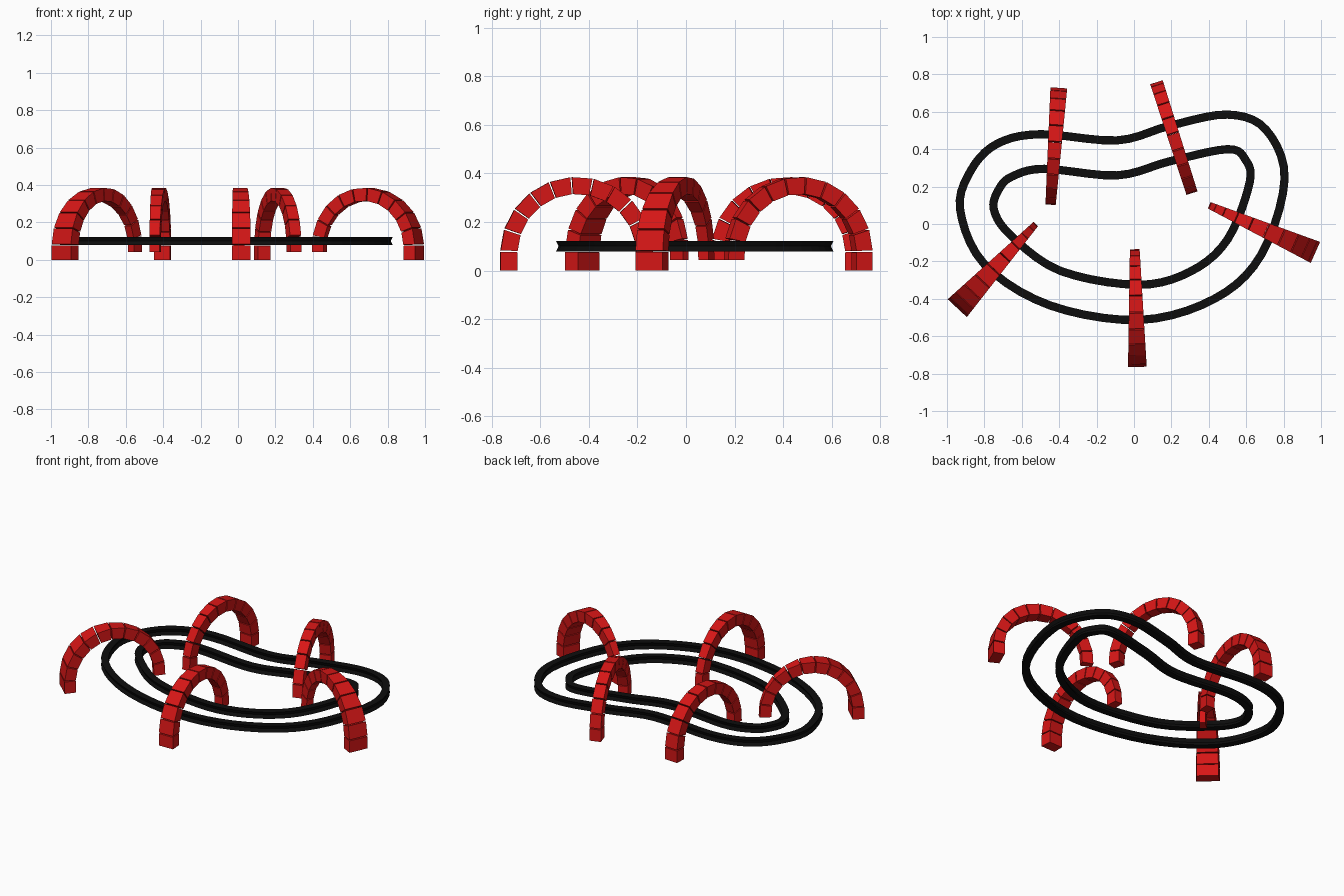
import bpy, bmesh
from math import pi, sin, cos
from mathutils import Vector

if "Cube" in bpy.data.objects:
    bpy.data.objects.remove(bpy.data.objects["Cube"])


def material(name, rgb):
    m = bpy.data.materials.new(name)
    m.diffuse_color = (*rgb, 1)
    m.use_nodes = True
    m.node_tree.nodes["Principled BSDF"].inputs["Base Color"].default_value = m.diffuse_color
    return m


RED = material("red", (0.68, 0.008, 0.008))
BLACK = material("black", (0.004, 0.004, 0.004))


def finish(bm, name, mat):
    bmesh.ops.recalc_face_normals(bm, faces=bm.faces)
    me = bpy.data.meshes.new(name)
    bm.to_mesh(me)
    bm.free()
    me.materials.append(mat)
    ob = bpy.data.objects.new(name, me)
    bpy.context.collection.objects.link(ob)


def smooth_loop(pts, steps=5):
    """Closed Catmull-Rom curve through the points."""
    p = [Vector(q) for q in pts]
    n, out = len(p), []
    for i in range(n):
        a, b, c, d = p[i - 1], p[i], p[(i + 1) % n], p[(i + 2) % n]
        for k in range(steps):
            t = k / steps
            out.append(0.5 * (2 * b + (c - a) * t + (2 * a - 5 * b + 4 * c - d) * t * t
                              + (3 * b - a - 3 * c + d) * t ** 3))
    return out


# Rails: bow-tie section (grooved sides) swept around a closed loop
SECTION = [(-0.022, -0.021), (0.022, -0.021), (0.012, 0),
           (0.022, 0.021), (-0.022, 0.021), (-0.012, 0)]


def rail(name, pts, z=0.1):
    loop = smooth_loop(pts)
    n = len(loop)
    bm = bmesh.new()
    rings = []
    for i, p in enumerate(loop):
        t = (loop[(i + 1) % n] - loop[i - 1]).normalized()
        nrm = Vector((-t.y, t.x))
        rings.append([bm.verts.new((*(p + nrm * a), z + h)) for a, h in SECTION])
    for i in range(n):
        r, s = rings[i - 1], rings[i]
        for j in range(6):
            bm.faces.new((r[j - 1], r[j], s[j], s[j - 1]))
    finish(bm, name, BLACK)


rail("outer_rail", [(-0.93, 0.08), (-0.87, 0.29), (-0.73, 0.43), (-0.5, 0.48), (-0.09, 0.447),
                    (0.19, 0.525), (0.5, 0.585), (0.705, 0.505), (0.805, 0.24),
                    (0.68, -0.165), (0.43, -0.4), (0.03, -0.513), (-0.45, -0.435),
                    (-0.8, -0.215)])
rail("inner_rail", [(-0.75, 0.08), (-0.72, 0.19), (-0.65, 0.255), (-0.48, 0.295), (-0.09, 0.26),
                    (0.19, 0.335), (0.5, 0.4), (0.595, 0.345), (0.618, 0.22),
                    (0.5, -0.083), (0.3, -0.255), (0.02, -0.325), (-0.395, -0.25),
                    (-0.66, -0.06)])

# Arches: separate wedge blocks along a leg, half circle and shorter leg
LEG, R, HALF, INNER_FOOT, BLOCKS, GAP = 0.07, 0.28, 0.035, 0.043, 12, 0.006
SPAN = 2 * (R + HALF)
TOTAL = LEG + pi * R + LEG - INNER_FOOT


def path(s):
    """Centre point and outward normal (along, up) at arc length s."""
    if s < LEG:
        return Vector((HALF, s)), Vector((-1, 0))
    if s > LEG + pi * R:
        return Vector((SPAN - HALF, 2 * LEG + pi * R - s)), Vector((1, 0))
    a = (s - LEG) / R
    nrm = Vector((-cos(a), sin(a)))
    return Vector((SPAN / 2, LEG)) + nrm * R, nrm


def arch(name, outer, inner, w_outer, w_inner):
    o, i = Vector(outer), Vector(inner)
    side = Vector((o.y - i.y, i.x - o.x)).normalized()
    bm = bmesh.new()
    pitch = (TOTAL + GAP) / BLOCKS
    for k in range(BLOCKS):
        v = []
        for s in (k * pitch, (k + 1) * pitch - GAP):
            c, nrm = path(s)
            for off, sg in ((-HALF, -1), (-HALF, 1), (HALF, 1), (HALF, -1)):
                q = c + nrm * off
                f = q.x / SPAN
                w = w_outer + (w_inner - w_outer) * f
                v.append(bm.verts.new((*(o.lerp(i, f) + side * sg * w / 2), q.y)))
        bm.faces.new(v[:4])
        bm.faces.new(v[4:])
        for j in range(4):
            m = (j + 1) % 4
            bm.faces.new((v[j], v[m], v[4 + m], v[4 + j]))
    finish(bm, name, RED)


arch("front_arch", (0.018, -0.764), (0.004, -0.135), 0.1, 0.052)
arch("right_arch", (0.97, -0.152), (0.402, 0.1), 0.123, 0.037)
arch("back_right_arch", (0.12, 0.758), (0.31, 0.165), 0.07, 0.062)
arch("back_left_arch", (-0.402, 0.728), (-0.446, 0.103), 0.09, 0.055)
arch("left_arch", (-0.945, -0.45), (-0.525, 0.0), 0.14, 0.033)
